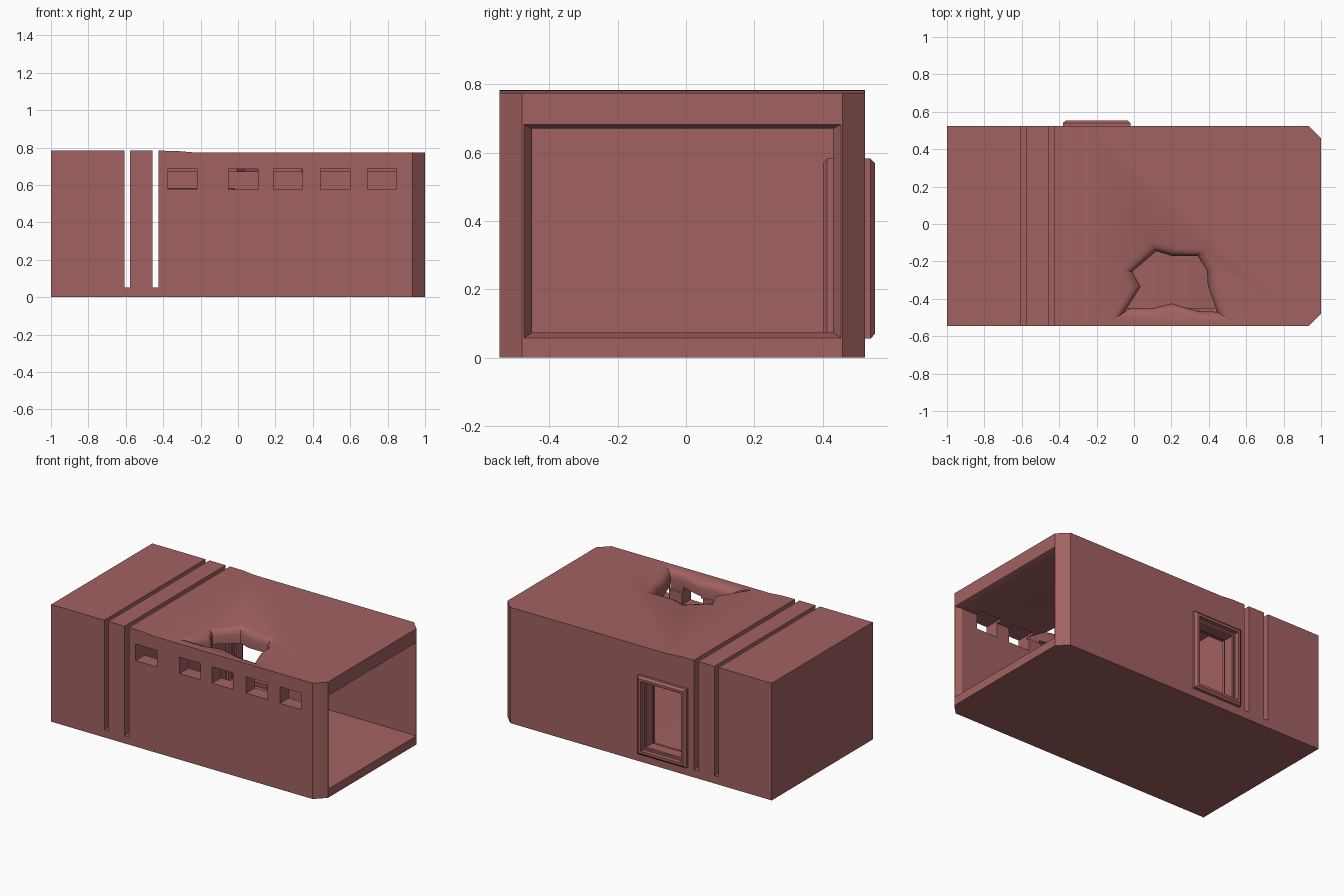
import bpy, bmesh, math

if "Cube" in bpy.data.objects:
    bpy.data.objects.remove(bpy.data.objects["Cube"])

MAT = bpy.data.materials.new("dull_red")
MAT.diffuse_color = (0.36, 0.12, 0.12, 1)
MAT.use_nodes = True
MAT.node_tree.nodes["Principled BSDF"].inputs["Base Color"].default_value = MAT.diffuse_color


def loft(name, rings, closed=False):
    """Skin equal-length rings; cap the ends, or join last to first."""
    bm = bmesh.new()
    vs = [[bm.verts.new(p) for p in r] for r in rings]
    n = len(rings[0])
    for a in range(len(vs) if closed else len(vs) - 1):
        r0, r1 = vs[a], vs[(a + 1) % len(vs)]
        for i in range(n):
            j = (i + 1) % n
            bm.faces.new((r0[i], r0[j], r1[j], r1[i]))
    if not closed:
        bm.faces.new(vs[0])
        bm.faces.new(vs[-1])
    bmesh.ops.recalc_face_normals(bm, faces=bm.faces[:])
    me = bpy.data.meshes.new(name)
    bm.to_mesh(me)
    bm.free()
    me.materials.append(MAT)
    ob = bpy.data.objects.new(name, me)
    bpy.context.collection.objects.link(ob)
    return ob


def rect_x(x, y0, y1, z0, z1):
    return [(x, y0, z0), (x, y1, z0), (x, y1, z1), (x, y0, z1)]


def rect_y(y, x0, x1, z0, z1):
    return [(x0, y, z0), (x1, y, z0), (x1, y, z1), (x0, y, z1)]


def cut(target, cutter):
    cutter.hide_render = True
    m = target.modifiers.new("cut", "BOOLEAN")
    m.operation, m.solver, m.object = "DIFFERENCE", "EXACT", cutter
    bpy.context.view_layer.update()
    dg = bpy.context.evaluated_depsgraph_get()
    me = bpy.data.meshes.new_from_object(target.evaluated_get(dg))
    target.modifiers.clear()
    target.data = me
    bpy.data.objects.remove(cutter)


# hull: side profile with two deep slots, extruded across y
TOP, ROOF, SLOT = 0.783, 0.774, 0.052
profile = [(-1, 0), (1, 0), (1, ROOF), (-0.24, ROOF), (-0.33, TOP - 0.001),
           (-0.425, TOP), (-0.425, SLOT), (-0.457, SLOT), (-0.457, TOP),
           (-0.577, TOP), (-0.577, SLOT), (-0.607, SLOT), (-0.607, TOP), (-1, TOP)]
hull = loft("hull", [[(x, y, z) for x, z in profile] for y in (-0.545, 0.523)])

# chamfered upright corners at the open end
bm = bmesh.new()
bm.from_mesh(hull.data)
corners = [e for e in bm.edges if all(v.co.x > 0.99 for v in e.verts)
           and abs(e.verts[0].co.z - e.verts[1].co.z) > 0.5]
bmesh.ops.bevel(bm, geom=corners, offset=0.066, segments=1, affect="EDGES")
bm.to_mesh(hull.data)
bm.free()

# room with flared mouth
inner = (-0.45, 0.43, 0.073, 0.67)
cut(hull, loft("room_cutter", [
    rect_x(-0.375, *inner), rect_x(0.965, *inner),
    rect_x(1.0, -0.474, 0.454, 0.057, 0.682),
    rect_x(1.05, -0.474, 0.454, 0.057, 0.682)]))

# row of small windows in the front wall
for x in (-0.297, 0.028, 0.268, 0.52, 0.77):
    w = 0.078
    cut(hull, loft("window_cutter", [
        rect_y(y, x - w, x + w, 0.575, 0.685) for y in (-0.6, -0.40)]))

# doorway in the back wall
cut(hull, loft("door_cutter", [
    rect_y(y, -0.34, -0.06, 0.096, 0.542) for y in (0.35, 0.6)]))

# torn roof hole with edges rolled inwards
tear = [(-0.05, -0.47), (0.035, -0.335), (-0.01, -0.255), (0.12, -0.145),
        (0.2, -0.17), (0.34, -0.17), (0.39, -0.25), (0.395, -0.33),
        (0.445, -0.47), (0.34, -0.465), (0.2, -0.425), (0.1, -0.45), (-0.02, -0.45)]
levels = [(0.655, 1.0), (0.73, 1.0), (0.75, 1.05), (0.764, 1.13), (0.776, 1.32)]
cut(hull, loft("tear_cutter", [
    [(0.2 + (x - 0.2) * s, -0.3 + (y + 0.3) * s, z) for x, y in tear]
    for z, s in levels]))

# door frame: stepped section carried round a rectangle, through the wall
section = [(0, 0.413), (0, 0.54), (0.014, 0.553), (0.03, 0.553), (0.03, 0.52),
           (0.05, 0.52), (0.05, 0.45), (0.03, 0.45), (0.03, 0.40), (0.014, 0.40)]
frame = loft("door_frame", [
    rect_y(y, -0.38 + d, -0.02 - d, 0.056 + d, 0.582 - d) for d, y in section], closed=True)

# smooth only the gentle bends
for ob in (hull, frame):
    bpy.ops.object.select_all(action="DESELECT")
    ob.select_set(True)
    bpy.context.view_layer.objects.active = ob
    bpy.ops.object.shade_smooth_by_angle(angle=math.radians(30))
